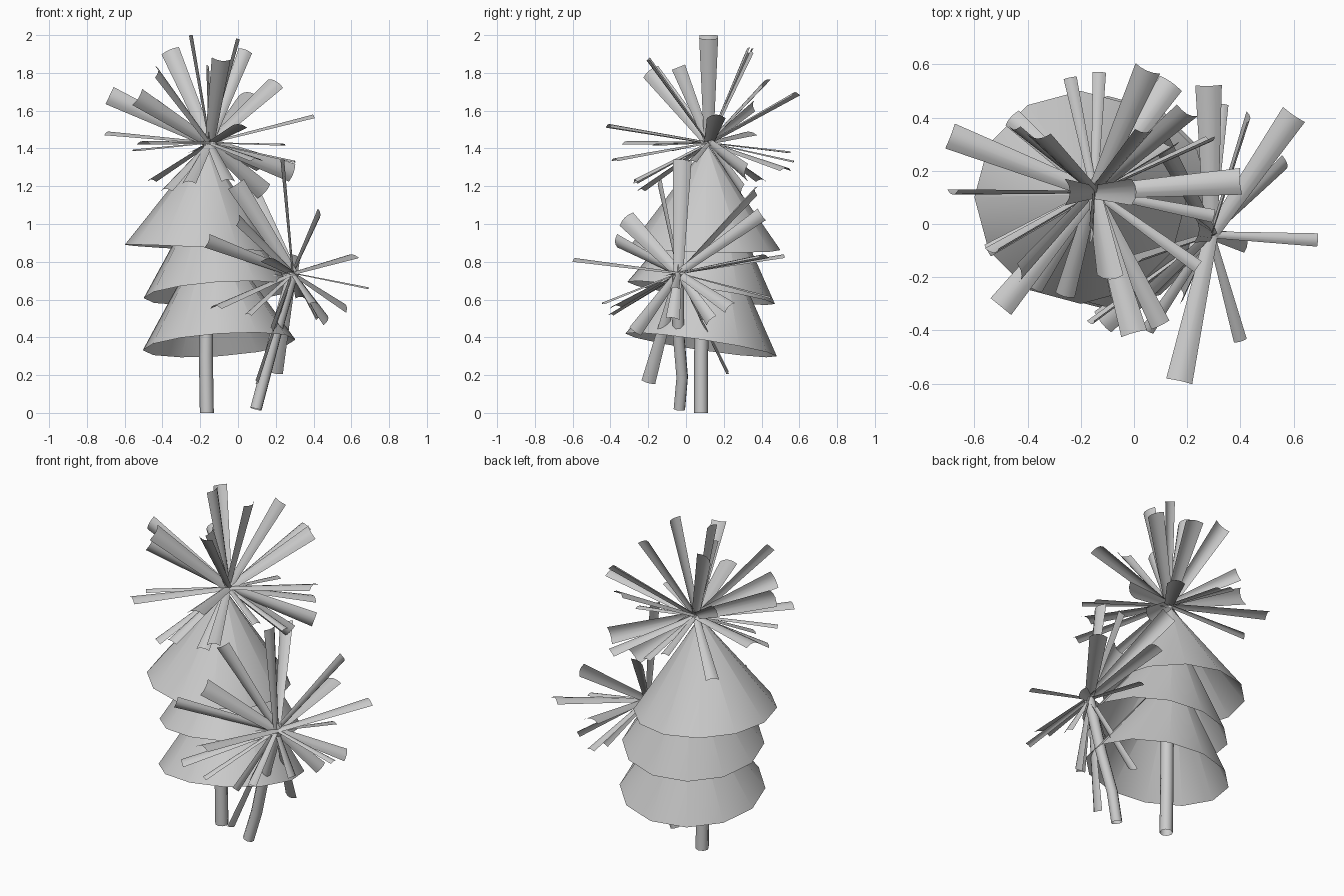
import bpy
import bmesh
import math
from mathutils import Vector

if "Cube" in bpy.data.objects:
    bpy.data.objects.remove(bpy.data.objects["Cube"], do_unlink=True)

# One plain grey for everything
GREY = (0.6, 0.6, 0.6, 1)
grey = bpy.data.materials.new("plain grey")
grey.use_nodes = True
grey.diffuse_color = GREY
grey.node_tree.nodes["Principled BSDF"].inputs["Base Color"].default_value = GREY


def add_object(name, data):
    """Link new object data to the scene with the grey material."""
    obj = bpy.data.objects.new(name, data)
    bpy.context.collection.objects.link(obj)
    data.materials.append(grey)
    return obj


def mesh_object(name, bm):
    mesh = bpy.data.meshes.new(name)
    bm.to_mesh(mesh)
    bm.free()
    obj = add_object(name, mesh)
    bpy.ops.object.select_all(action="DESELECT")
    obj.select_set(True)
    bpy.context.view_layer.objects.active = obj
    bpy.ops.object.shade_smooth_by_angle(angle=math.radians(35))
    return obj


def open_cone(name, centre, axis, radius, height):
    """Hollow skirt of branches: a cone without a base, leaning along axis."""
    bm = bmesh.new()
    bmesh.ops.create_cone(bm, cap_ends=False, segments=12, radius1=radius,
                          radius2=0.004, depth=height)
    bmesh.ops.translate(bm, verts=bm.verts, vec=(0, 0, height / 2))
    obj = mesh_object(name, bm)
    obj.location = centre
    obj.rotation_euler = Vector((0, 0, 1)).rotation_difference(Vector(axis)).to_euler()


def trunk(name, points, radius):
    """Round hollow stem swept along a path."""
    curve = bpy.data.curves.new(name, "CURVE")
    curve.dimensions = "3D"
    curve.bevel_depth = radius
    curve.bevel_resolution = 2
    spline = curve.splines.new("POLY")
    spline.points.add(len(points) - 1)
    for point, place in zip(spline.points, points):
        point.co = (*place, 1)
    add_object(name, curve)


def add_leaf(bm, hub, tip, facing, tip_width):
    """Thin channel-shaped strip, narrower at the hub than at the tip."""
    along = (tip - hub).normalized()
    across = along.cross(facing).normalized()
    normal = across.cross(along)
    steps = [i / 2 for i in range(-2, 3)]
    rows = []
    for end, width in ((hub, tip_width * 0.5), (tip, tip_width)):
        rows.append([bm.verts.new(end + across * (s * width / 2)
                                  + normal * (width * 0.2 * (0.5 - s * s)))
                     for s in steps])
    for i in range(len(steps) - 1):
        bm.faces.new((rows[0][i], rows[0][i + 1], rows[1][i + 1], rows[1][i]))


def leaf_burst(name, hub, groups):
    """Spray of leaves; tips are in hundredths, grouped by facing and width."""
    bm = bmesh.new()
    for facing, width, tips in groups:
        for tip in tips:
            add_leaf(bm, Vector(hub), Vector(tip) / 100, Vector(facing), width)
    mesh_object(name, bm)


SIDE, FRONT, UP, SLANT = (1, 0, 0), (0, -1, 0), (0, 0, 1), (0, -1, 1)
WIDE, MEDIUM, NARROW = 0.1, 0.075, 0.05

# Conifer: trunk and three stacked skirts
trunk("conifer_trunk", [(-0.165, 0.08, 0), (-0.17, 0.08, 0.3), (-0.16, 0.1, 1.2)], 0.037)
LEAN = (-0.07, 0.15, 1)
open_cone("lower_skirt", (-0.1, 0.08, 0.36), LEAN, 0.405, 0.64)
open_cone("middle_skirt", (-0.105, 0.08, 0.635), LEAN, 0.395, 0.62)
open_cone("upper_skirt", (-0.2, 0.1, 0.87), (0.05, 0.02, 1), 0.4, 0.55)

# Burst of leaves on the conifer's top
leaf_burst("top_leaves", (-0.15, 0.12, 1.43), [
    (SIDE, WIDE, [(-25, 12, 200), (0, 12, 198), (-43, -19, 181)]),
    (SIDE, MEDIUM, [(-16, -4, 183)]),
    (FRONT, WIDE, [(-36, 33, 192), (-9, -20, 187), (-68, 12, 168),
                   (-53, -10, 167), (14, 30, 117), (29, 32, 127)]),
    (FRONT, MEDIUM, [(4, 35, 192), (-45, 36, 163)]),
    (SLANT, WIDE, [(20, 42, 175)]),
    (UP, WIDE, [(5, 58, 169), (40, 16, 157), (0, -41, 152), (-50, -31, 143),
                (-69, 33, 148), (14, 53, 129)]),
    (UP, MEDIUM, [(-46, 40, 123), (-38, -24, 118), (-26, -27, 122),
                  (-5, -27, 123), (10, -38, 134)]),
    (UP, NARROW, [(-55, -10, 139), (24, -16, 142),
                  (30, 3, 133), (-24, 55, 138), (-13, 57, 133)]),
])

# Palm: bent stem and its burst of leaves
trunk("palm_stem", [(0.095, -0.035, 0.02), (0.14, -0.02, 0.19),
                    (0.2, -0.04, 0.42), (0.29, -0.04, 0.74)], 0.032)
leaf_burst("palm_leaves", (0.29, -0.04, 0.74), [
    (SIDE, WIDE, [(23.5, -2, 134)]),
    (SIDE, MEDIUM, [(43, 40, 105), (10, -20, 16), (18, -27, 43), (42, -7, 50)]),
    (FRONT, WIDE, [(-1, -14, 121), (6, 37, 118)]),
    (FRONT, MEDIUM, [(20, 22, 21), (-16, -37, 91)]),
    (SLANT, WIDE, [(0, -32, 103)]),
    (SLANT, MEDIUM, [(57, 23, 56), (47, 13, 49)]),
    (UP, WIDE, [(17, -59, 81), (60, 41, 83), (28, 52, 83), (-12, -37, 56)]),
    (UP, NARROW, [(69, -6, 66), (40, -44, 58), (5, -40, 52), (-5, -25, 70),
                  (33, 45, 61)]),
])
